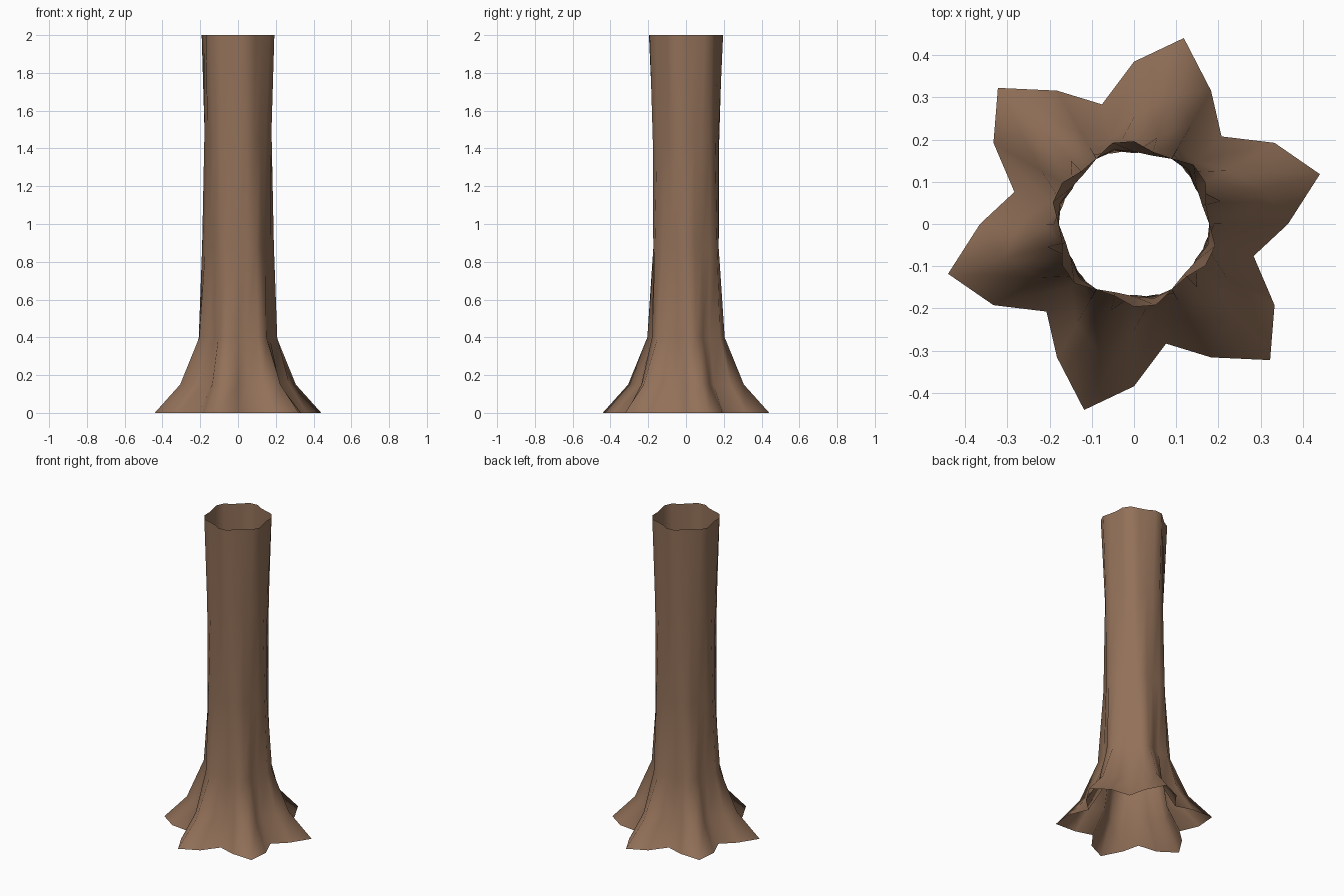
import bpy, bmesh
from math import sin, cos, tau

cube = bpy.data.objects.get("Cube")
if cube:
    bpy.data.objects.remove(cube, do_unlink=True)

# Bark material
bark = bpy.data.materials.new("brown bark")
bark.use_nodes = True
colour = (0.29, 0.165, 0.1, 1)
bark.diffuse_color = colour
bsdf = bark.node_tree.nodes["Principled BSDF"]
bsdf.inputs["Base Color"].default_value = colour
bsdf.inputs["Roughness"].default_value = 0.9

# Trunk rings: height, mean radius, depth of the root lobes
RINGS = [(0, 0.375, 0.082), (0.15, 0.263, 0.055), (0.4, 0.193, 0.024),
         (0.88, 0.179, 0.011), (1.45, 0.175, 0.008), (2, 0.188, 0.014)]
SIDES, LOBES = 24, 6


def ring(bm, z, radius, depth):
    """One lobed cross-section, whose lobes twist with height."""
    verts = []
    for i in range(SIDES):
        a = tau * i / SIDES
        r = radius + depth * sin(LOBES * a - 0.12 + 1.95 * z)
        verts.append(bm.verts.new((r * cos(a), r * sin(a), z)))
    return verts


# Open, hollow trunk flaring into roots
bm = bmesh.new()
rings = [ring(bm, *values) for values in RINGS]
for low, high in zip(rings, rings[1:]):
    for i in range(SIDES):
        j = (i + 1) % SIDES
        bm.faces.new((low[i], low[j], high[j], high[i])).smooth = True
mesh = bpy.data.meshes.new("tree_trunk")
bm.to_mesh(mesh)
bm.free()
mesh.materials.append(bark)
trunk = bpy.data.objects.new("tree_trunk", mesh)
bpy.context.collection.objects.link(trunk)
